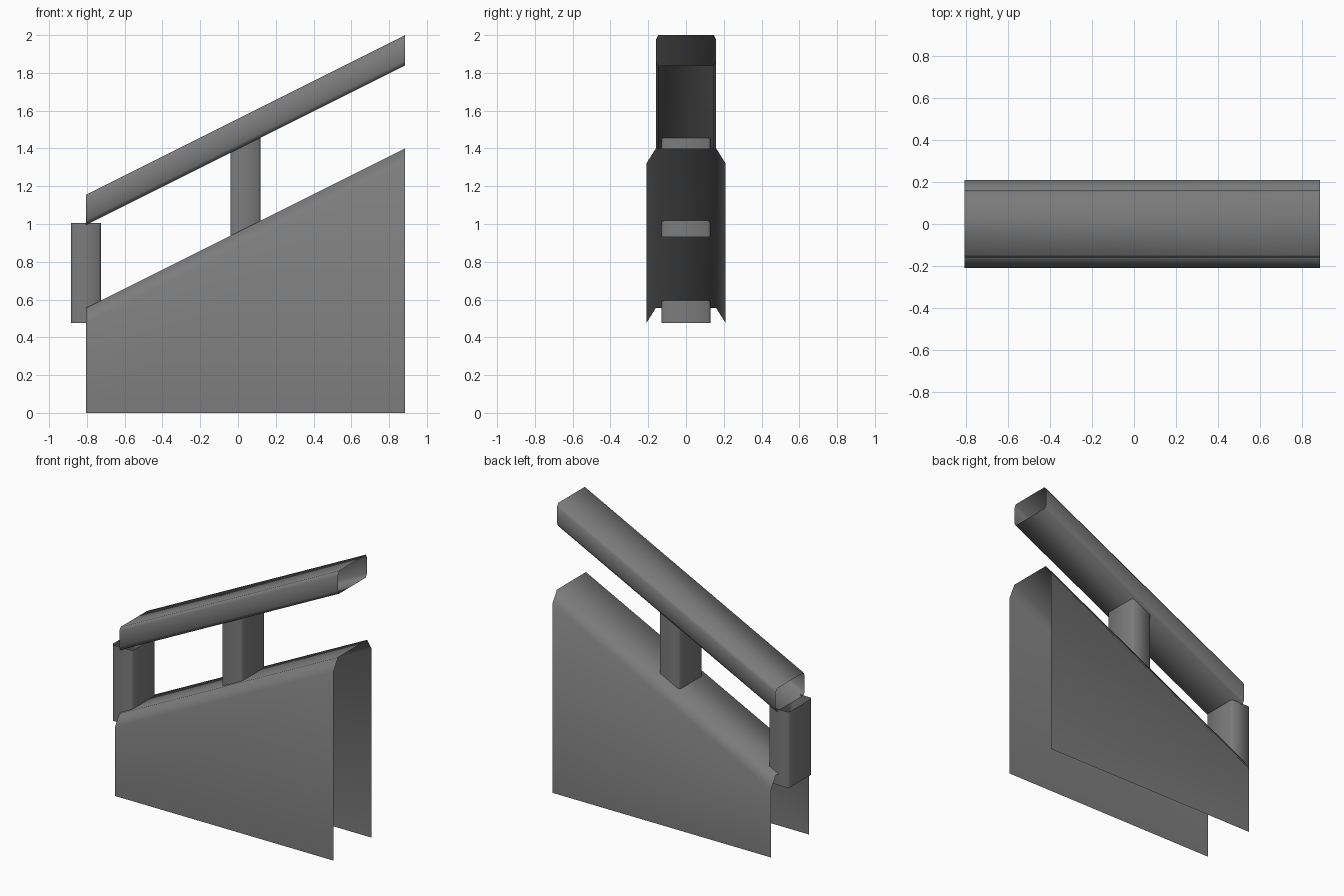
import bpy, bmesh, math

if "Cube" in bpy.data.objects:
    bpy.data.objects.remove(bpy.data.objects["Cube"])

X0, X1, SLOPE = -0.805, 0.885, 0.5

metal = bpy.data.materials.new("dark_grey_metal")
metal.diffuse_color = (0.2, 0.2, 0.2, 1)
metal.use_nodes = True
metal.node_tree.nodes["Principled BSDF"].inputs["Base Color"].default_value = metal.diffuse_color


def loft(name, start, end, closed):
    """Thin open-ended sheet between two matching cross-sections."""
    bm = bmesh.new()
    a = [bm.verts.new(p) for p in start]
    b = [bm.verts.new(p) for p in end]
    n = len(a)
    for i in range(n if closed else n - 1):
        j = (i + 1) % n
        bm.faces.new((a[i], a[j], b[j], b[i]))
    if closed:
        bmesh.ops.recalc_face_normals(bm, faces=bm.faces)
    mesh = bpy.data.meshes.new(name)
    bm.to_mesh(mesh)
    bm.free()
    obj = bpy.data.objects.new(name, mesh)
    bpy.context.collection.objects.link(obj)
    mesh.materials.append(metal)
    bpy.ops.object.select_all(action='DESELECT')
    obj.select_set(True)
    bpy.context.view_layer.objects.active = obj
    bpy.ops.object.shade_smooth_by_angle(angle=math.radians(60))
    return obj


def chamfered(hu, hv, cu, cv):
    """Rectangle outline with cut corners."""
    return [(hu, -hv + cv), (hu, hv - cv), (hu - cu, hv), (-hu + cu, hv),
            (-hu, hv - cv), (-hu, -hv + cv), (-hu + cu, -hv), (hu - cu, -hv)]


# Sloped side wall: open below and at both ends, chamfered along the top
def wall_section(x, top):
    return [(x, 0.21, 0), (x, 0.21, top - 0.08), (x, 0.16, top),
            (x, -0.16, top), (x, -0.21, top - 0.08), (x, -0.21, 0)]


rise = SLOPE * (X1 - X0)
loft("side_wall", wall_section(X1, 1.40), wall_section(X0, 1.40 - rise), False)

# Sloped handrail: open-ended tube
rail = chamfered(0.16, 0.08, 0.013, 0.025)
loft("handrail", [(X0, y, z + 1.92 - rise) for y, z in rail],
     [(X1, y, z + 1.92) for y, z in rail], True)

# Upright posts: open-ended tubes
post = chamfered(0.08, 0.13, 0.012, 0.015)
for name, cx, z0, z1 in (("lower_post", -0.805, 0.475, 1.005),
                         ("middle_post", 0.04, 0.93, 1.455)):
    loft(name, [(cx + x, y, z0) for x, y in post],
         [(cx + x, y, z1) for x, y in post], True)
